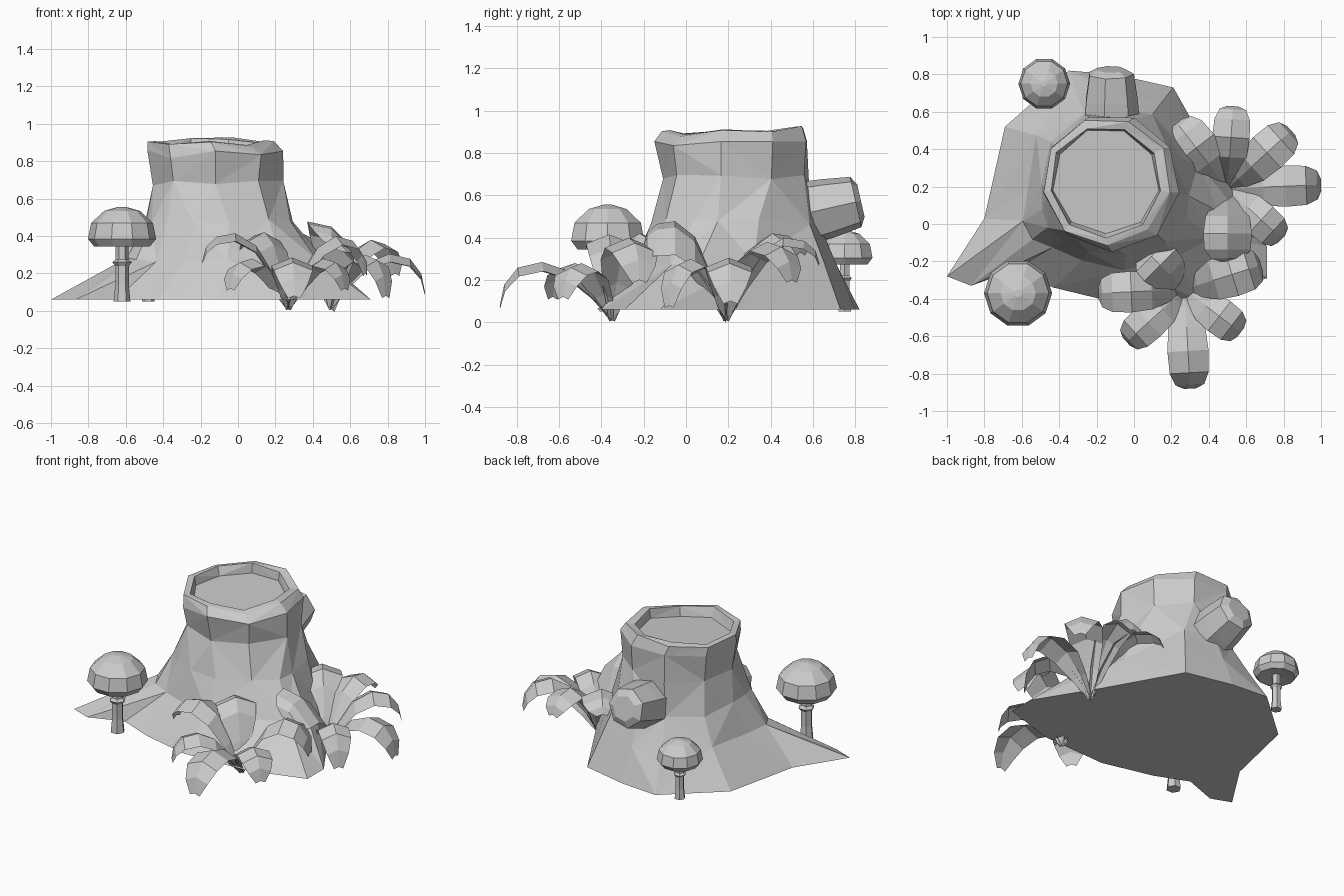
import bpy, bmesh, math, random
from math import sin, cos, radians, pi
from mathutils import Vector

random.seed(7)
if "Cube" in bpy.data.objects:
    bpy.data.objects.remove(bpy.data.objects["Cube"])

grey = bpy.data.materials.new("plain_grey")
grey.use_nodes = True
grey.diffuse_color = (0.6, 0.6, 0.6, 1)
grey.node_tree.nodes["Principled BSDF"].inputs["Base Color"].default_value = (0.6, 0.6, 0.6, 1)


def make(name, verts, faces):
    """Build a mesh object, welding points that share a place."""
    mesh = bpy.data.meshes.new(name)
    mesh.from_pydata(verts, [], faces)
    bm = bmesh.new()
    bm.from_mesh(mesh)
    bmesh.ops.remove_doubles(bm, verts=bm.verts, dist=0.001)
    bm.to_mesh(mesh)
    bm.free()
    mesh.materials.append(grey)
    obj = bpy.data.objects.new(name, mesh)
    bpy.context.collection.objects.link(obj)
    return obj


def loft(name, rings):
    """Skin closed rings of equal size, splitting quads along alternating diagonals."""
    n = len(rings[0])
    verts = [p for r in rings for p in r]
    faces = []
    for k in range(len(rings) - 1):
        for i in range(n):
            a, b = k * n + i, k * n + (i + 1) % n
            c, d = b + n, a + n
            faces += [(a, b, c), (a, c, d)] if (i + k) % 2 else [(a, b, d), (b, c, d)]
    faces += [tuple(reversed(range(n))), tuple(range(len(verts) - n, len(verts)))]
    return make(name, verts, faces)


# Stump: spreading root outline rising into a rough nine-sided trunk, hollowed on top
roots = [(-1, -.28), (-.87, -.33), (-.65, -.25), (-.43, -.34), (-.1, -.42),
         (.35, -.4), (.71, -.29), (.71, -.12), (.47, .27), (.21, .73),
         (-.1, .8), (-.35, .82), (-.69, .52), (-.8, .03)]
centre = Vector((-0.12, 0.23))
angles = []
for i, p in enumerate(roots):
    even = 190 + 360 / len(roots) * i
    real = math.degrees(math.atan2(p[1] - centre.y, p[0] - centre.x))
    angles.append(even + ((real - even + 180) % 360 - 180) / 2)

# height, trunk radius, share of root outline, unevenness, sideways shift
levels = [(.06, .4, 1, 0, 0), (.28, .40, .3, .02, 0), (.47, .37, .1, .02, 0),
          (.68, .355, 0, .02, 0), (.85, .37, 0, .012, 0), (.905, .345, 0, .008, -.025),
          (.905, .30, 0, .008, -.03), (.845, .285, 0, .004, -.03)]
rings = []
for z, radius, share, rough, shift in levels:
    ring = []
    bumps = [(random.uniform(-rough, rough), random.uniform(-rough, rough)) for _ in roots]
    for i, (a, p) in enumerate(zip(angles, roots)):
        if share == 0:
            i = round((a - 190) / 40) % 9
            a = 190 + 40 * i
        a = radians(a)
        wide, high = bumps[i]
        q = centre + Vector((shift, 0)) + Vector((cos(a), sin(a))) * (radius + wide)
        # the right and back slopes stand fuller than the left
        fuller = 1 + .3 * cos(a) + .5 * max(0, sin(a)) if share < 1 else 1
        q = q.lerp(Vector(p), share * fuller)
        lift = 0.014 * sin(a) + 0.012 * cos(4 * a) if z > .8 else 0
        ring.append((q.x, q.y, z + lift + high))
    rings.append(ring)
loft("stump", rings)

# Cut branch stub on the back of the trunk
axis = Vector((0, .97, .22)).normalized()
across = Vector((1, 0, 0))
up = axis.cross(across)
rings = []
for dist, radius in ((0, .16), (.17, .145), (.31, .125), (.335, .08)):
    mid = Vector((-.125, .5, .50)) + axis * dist
    rings.append([mid + (across * cos(t) + up * sin(t)) * radius
                  for t in (2 * pi * i / 7 for i in range(7))])
loft("branch_stub", rings)


# Mushrooms
def lathe(name, profile, sides, place, scale):
    turns = [2 * pi * i / sides for i in range(sides)]
    return loft(name, [[(place[0] + scale * r * cos(t), place[1] + scale * r * sin(t),
                         .05 + scale * h) for t in turns] for r, h in profile])


cap = [(.04, .31), (.15, .295), (.182, .335), (.165, .42), (.095, .485), (.02, .506)]
stem = [(.045, 0), (.036, .09), (.036, .19), (.052, .21), (.034, .225), (.034, .32)]
for side, place, scale in (("front", (-.62, -.37), 1), ("back", (-.48, .75), .76)):
    lathe(side + "_mushroom_cap", cap, 10, place, scale)
    lathe(side + "_mushroom_stem", stem, 6, place, scale)


# Arching leaves: folded strips that rise from a shared root and droop at the tip
def leaf(name, root, tip, peak, width, roll=0):
    root, tip = Vector(root), Vector(tip)
    run = Vector((tip.x - root.x, tip.y - root.y, 0))
    side = Vector((-run.y, run.x, 0)).normalized() * width / 2
    side.z = -roll
    # distance along, rise, width
    stations = [(0, 0, .12), (.17, .45, .55), (.38, .84, .9),
                (.62, 1, 1), (.84, .87, .95), (.96, .48, .7), (1, 0, .3)]
    verts, faces = [], []
    for k, (along, rise, wide) in enumerate(stations):
        low = root.z if along < .5 else tip.z
        mid = root + run * along
        mid.z = low + (peak - low) * rise
        drop = Vector((0, 0, .2 * width * wide))
        verts += [mid + side * wide - drop, mid, mid - side * wide - drop]
        if k:
            b = 3 * k
            faces += [(b - 3, b - 2, b + 1, b), (b - 2, b - 1, b + 2, b + 1)]
    return make(name, verts, faces)


plants = {
    "front_plant": ((.27, -.35, .01), [
        ((.3, -.88, .08), .285, .22), ((-.19, -.37, .27), .415, .22),
        ((-.04, -.63, .12), .28, .2), ((.57, -.58, .12), .28, .2),
        ((.68, -.22, .2), .40, .24), ((.06, -.14, .3), .42, .24)]),
    "side_plant": ((.5, .19, .01), [
        ((1, .21, .1), .305, .22), ((.84, .5, .2), .38, .22),
        ((.53, .63, .28), .4, .2), ((.23, .54, .33), .42, .24),
        ((.79, -.08, .08), .3, .19), ((.5, -.2, .36), .45, .26, .08)]),
}
for plant, (root, leaves) in plants.items():
    for i, (tip, peak, width, *roll) in enumerate(leaves):
        leaf(f"{plant}_leaf_{i + 1}", root, tip, peak, width, *roll)
